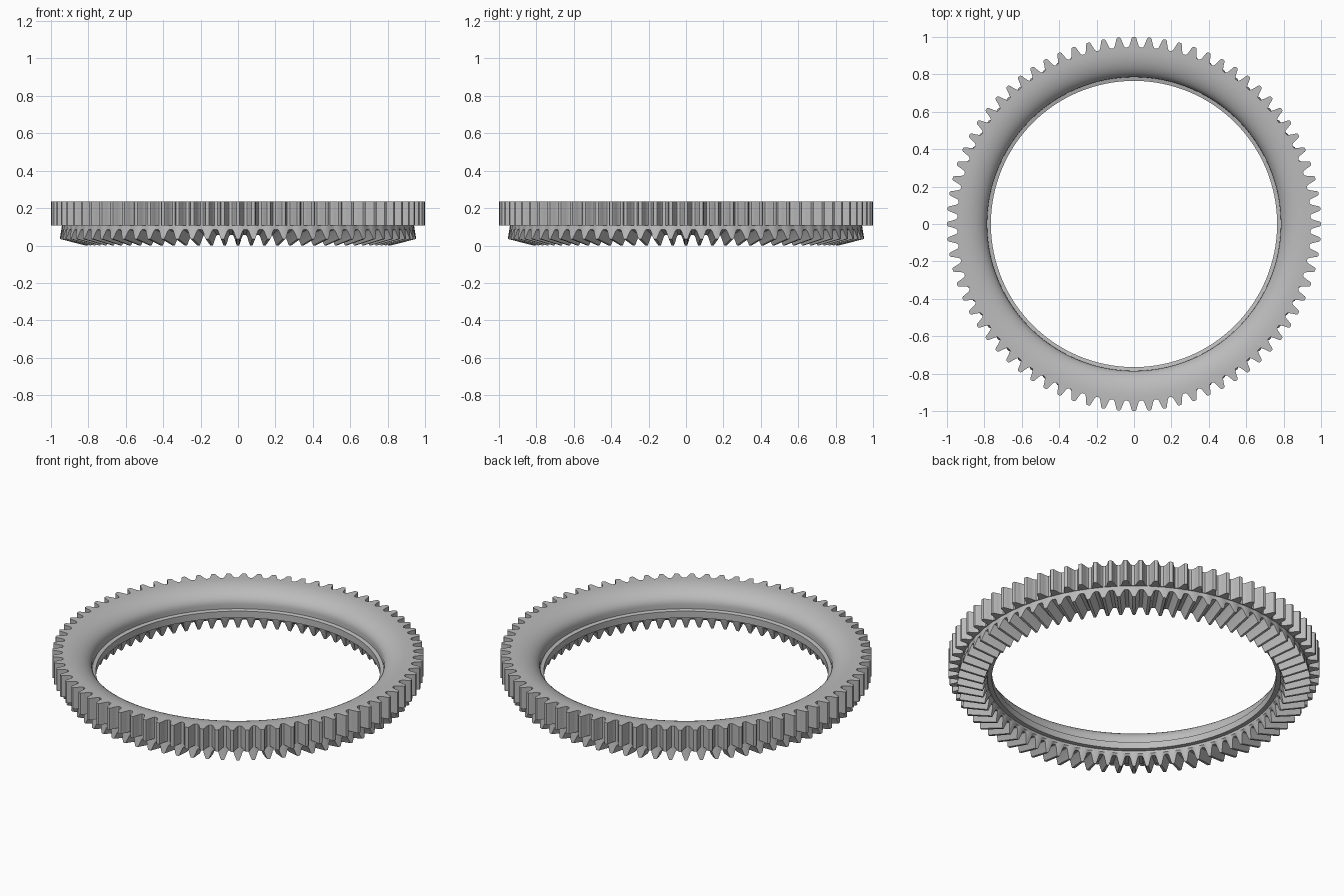
import bpy
import math
from mathutils import Vector

cube = bpy.data.objects.get("Cube")
if cube:
    bpy.data.objects.remove(cube, do_unlink=True)

steel = bpy.data.materials.new("steel grey")
steel.use_nodes = True
colour = (0.5, 0.5, 0.5, 1)
steel.diffuse_color = colour
steel.node_tree.nodes["Principled BSDF"].inputs["Base Color"].default_value = colour


def tooth_ring(count, half_tooth):
    """Angle and height (0 root, 1 tip) all round a gear; tooth 0 points to the back."""
    tooth = half_tooth + [(1 - u, h) for u, h in reversed(half_tooth) if u < 0.5 and u > 0]
    return [(math.pi / 2 + math.tau * (i + u - 0.5) / count, h)
            for i in range(count) for u, h in tooth]


def loft(name, samples, sections):
    """Closed ring swept through sections of (root point, tip point), each (r, z)."""
    verts, faces = [], []
    n, m = len(samples), len(sections)
    for root, tip in sections:
        for angle, h in samples:
            r, z = Vector(root).lerp(Vector(tip), h)
            verts.append((r * math.cos(angle), r * math.sin(angle), z))
    for j in range(m):
        k = (j + 1) % m
        for i in range(n):
            i2 = (i + 1) % n
            faces.append((j * n + i, j * n + i2, k * n + i2, k * n + i))
    mesh = bpy.data.meshes.new(name)
    mesh.from_pydata(verts, [], faces)
    mesh.materials.append(steel)
    obj = bpy.data.objects.new(name, mesh)
    bpy.context.collection.objects.link(obj)
    bpy.ops.object.select_all(action="DESELECT")
    obj.select_set(True)
    bpy.context.view_layer.objects.active = obj
    bpy.ops.object.mode_set(mode="EDIT")
    bpy.ops.mesh.select_all(action="SELECT")
    bpy.ops.mesh.normals_make_consistent(inside=False)
    bpy.ops.object.mode_set(mode="OBJECT")
    bpy.ops.object.shade_smooth_by_angle(angle=math.radians(25))
    return obj


def plain(r, z):
    return (r, z), (r, z)


# Straight-toothed outer rim with a dished top and a stepped bore
spur_half = [(0, 0), (0.1, 0.02), (0.18, 0.15), (0.27, 0.5),
             (0.34, 0.85), (0.39, 0.97), (0.44, 1), (0.5, 1)]
dish = [plain(0.93 - 0.145 * math.sin(a), 0.15 + 0.085 * math.cos(a))
        for a in (math.radians(9 * i) for i in range(11))]
rim = [((0.945, 0.107), (1, 0.107)), ((0.945, 0.235), (1, 0.235))]
bore = [plain(0.785, 0.125), plain(0.765, 0.12), plain(0.765, 0.08),
        plain(0.79, 0.08), plain(0.79, 0.107)]
loft("spur_rim", tooth_ring(76, spur_half), rim + dish + bore)

# Angled crown teeth underneath
crown_half = [(0, 0), (0.12, 0), (0.2, 0.15), (0.36, 0.85), (0.41, 1), (0.5, 1)]
crown = [plain(0.79, 0.115), plain(0.79, 0.065),
         ((0.8, 0.055), (0.815, 0.0)),
         ((0.94, 0.085), (0.953, 0.035)),
         plain(0.94, 0.115)]
loft("crown_teeth", tooth_ring(72, crown_half), crown)
